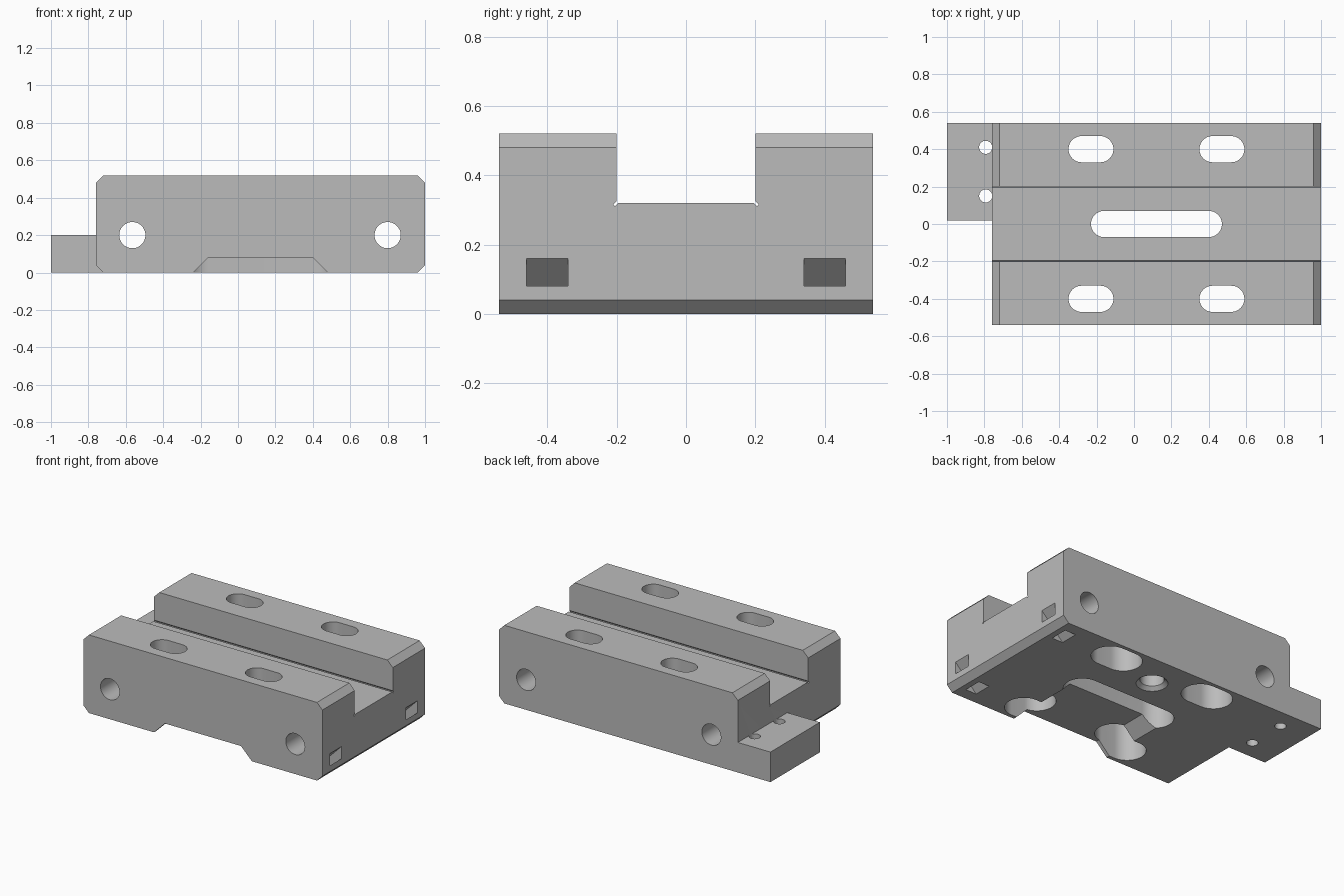
import bpy, bmesh, math
from mathutils import Matrix

cube = bpy.data.objects.get("Cube")
if cube:
    bpy.data.objects.remove(cube, do_unlink=True)

steel = bpy.data.materials.new("plain grey")
steel.use_nodes = True
GREY = (0.5, 0.5, 0.5, 1)
steel.diffuse_color = GREY
steel.node_tree.nodes["Principled BSDF"].inputs["Base Color"].default_value = GREY


def add_object(name, bm):
    bmesh.ops.recalc_face_normals(bm, faces=bm.faces)
    mesh = bpy.data.meshes.new(name)
    bm.to_mesh(mesh)
    bm.free()
    mesh.materials.append(steel)
    obj = bpy.data.objects.new(name, mesh)
    bpy.context.collection.objects.link(obj)
    return obj


def prism(name, outline, axis, lo, hi):
    """Extrude a 2D outline along an axis from lo to hi."""
    place = {"X": lambda u, v, w: (w, u, v),
             "Y": lambda u, v, w: (u, w, v),
             "Z": lambda u, v, w: (u, v, w)}[axis]
    bm = bmesh.new()
    rings = [[bm.verts.new(place(u, v, w)) for u, v in outline] for w in (lo, hi)]
    n = len(outline)
    for ring in rings:
        bm.faces.new(ring)
    for i in range(n):
        j = (i + 1) % n
        bm.faces.new((rings[0][i], rings[0][j], rings[1][j], rings[1][i]))
    return add_object(name, bm)


def rect(u0, u1, v0, v1):
    return [(u0, v0), (u1, v0), (u1, v1), (u0, v1)]


def stadium(u, v, r, half=0.0, steps=24):
    """Slot outline; half is the distance from middle to each arc centre."""
    pts = []
    for side in (1, -1):
        for i in range(steps + (1 if half else 0)):
            a = math.pi * (i / steps - 0.5)
            pts.append((u + side * (half + r * math.cos(a)), v + side * r * math.sin(a)))
    return pts


def combine(target, tool, operation="DIFFERENCE"):
    mod = target.modifiers.new(tool.name, "BOOLEAN")
    mod.operation = operation
    mod.solver = "EXACT"
    mod.object = tool
    bpy.context.view_layer.objects.active = target
    bpy.ops.object.modifier_apply(modifier=mod.name)
    bpy.data.objects.remove(tool, do_unlink=True)


# Main block with chamfered ends
L, R, H, D, C = -0.76, 1.0, 0.52, 0.54, 0.04
block = prism("clamp_block", [(L + C, 0), (R - C, 0), (R, C), (R, H - C),
                              (R - C, H), (L + C, H), (L, H - C), (L, C)], "Y", -D, D)

# Side tab at the back
combine(block, prism("side_tab", rect(-1, -0.7, 0.02, D), "Z", 0, 0.2), "UNION")

# Channel along the top with corner reliefs
half = [(0.195, 0.32), (0.205, 0.31), (0.21, 0.316), (0.2, 0.326), (0.2, 0.6)]
channel = half + [(-y, z) for y, z in reversed(half)]
combine(block, prism("channel_cut", channel, "X", -1.1, 1.1))

# Slots through both rails, widened from below
for x in (-0.23, 0.47):
    for y in (-0.4, 0.4):
        combine(block, prism("rail_slot", stadium(x, y, 0.07, 0.05), "Z", -0.1, 0.6))
        combine(block, prism("rail_recess", stadium(x, y, 0.115, 0.05), "Z", -0.1, 0.3))

# Long centre slot, widened from below
combine(block, prism("centre_slot", stadium(0.12, 0, 0.07, 0.28), "Z", -0.1, 0.6))
combine(block, prism("centre_recess", stadium(0.12, 0, 0.115, 0.28), "Z", -0.1, 0.2))

# Sloped notch under the front edge
combine(block, prism("front_notch", [(-0.26, -0.02), (0.5, -0.02), (0.4, 0.08), (-0.16, 0.08)],
                     "Y", -0.6, 0))

# Cross holes from front to back
for x in (-0.565, 0.8):
    combine(block, prism("cross_hole", stadium(x, 0.2, 0.07), "Y", -0.6, 0.6))

# Slanted square tunnels from the end face to the underside
for y in (-0.4, 0.4):
    combine(block, prism("slanted_tunnel", [(1.05, 0.21), (0.8, -0.04), (0.88, -0.04), (1.05, 0.13)],
                         "Y", y - 0.06, y + 0.06))

# Countersunk blind hole underneath
combine(block, prism("blind_hole", stadium(0.12, 0.31, 0.072), "Z", -0.1, 0.25))
bm = bmesh.new()
bmesh.ops.create_cone(bm, cap_ends=True, segments=48, radius1=0.115, radius2=0.07, depth=0.045,
                      matrix=Matrix.Translation((0.12, 0.31, 0.0025)))
combine(block, add_object("countersink", bm))

# Small holes in the tab
for y in (0.15, 0.41):
    combine(block, prism("tab_hole", stadium(-0.793, y, 0.035, steps=16), "Z", -0.1, 0.205))

# Smooth the round walls, keep edges crisp
bpy.ops.object.select_all(action="DESELECT")
block.select_set(True)
bpy.context.view_layer.objects.active = block
bpy.ops.object.shade_smooth_by_angle(angle=math.radians(25))
